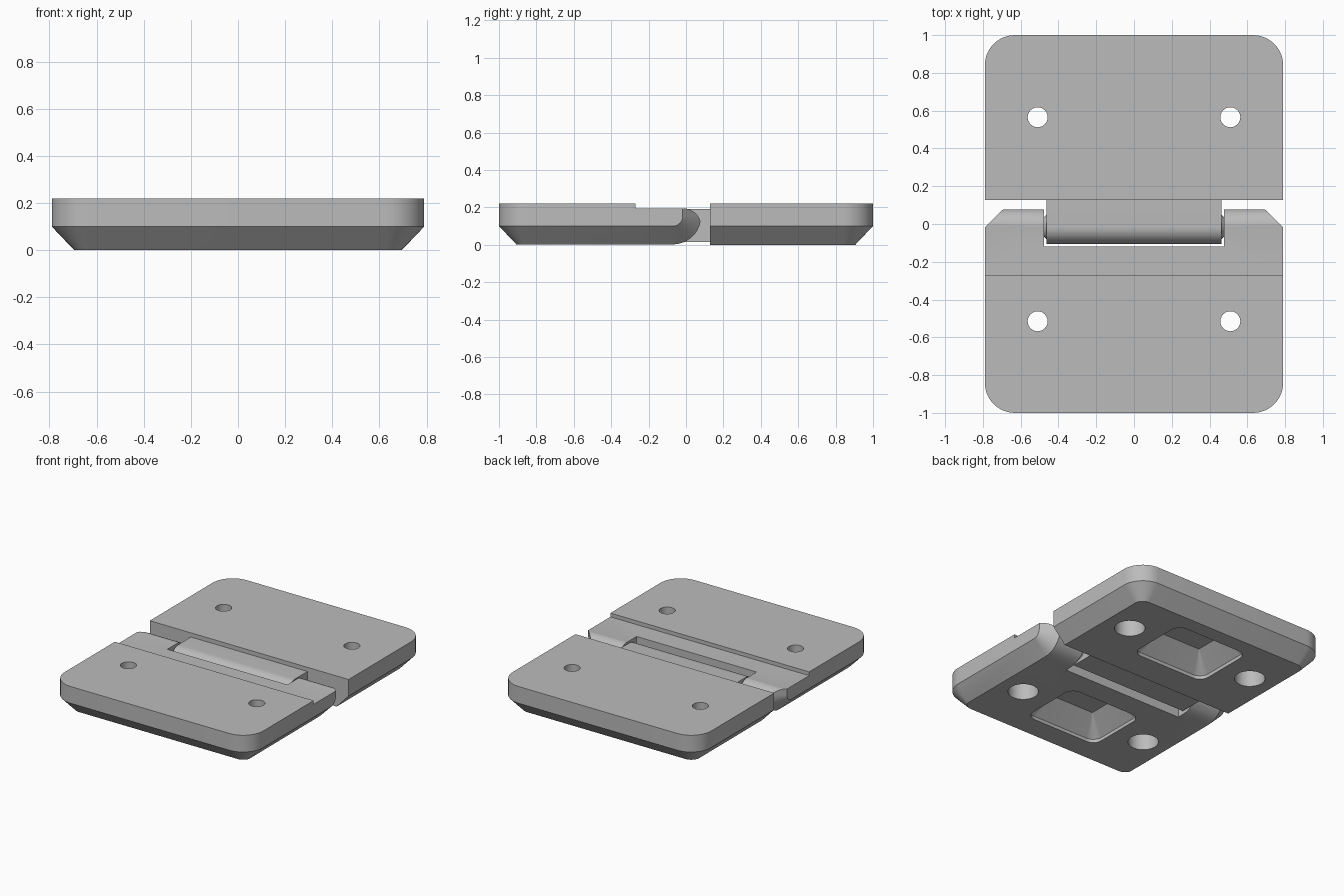
import bpy, bmesh, math
from mathutils import Vector

if "Cube" in bpy.data.objects:
    bpy.data.objects.remove(bpy.data.objects["Cube"], do_unlink=True)

grey = bpy.data.materials.new("light_grey")
grey.use_nodes = True
grey.diffuse_color = (0.5, 0.5, 0.5, 1)
grey.node_tree.nodes["Principled BSDF"].inputs["Base Color"].default_value = (0.5, 0.5, 0.5, 1)

HALF_W, TOP, CHAMFER = 0.79, 0.22, 0.095
AXIS_Y, AXIS_Z = -0.015, 0.1


def arc(cx, cy, r, a0, a1, n=12):
    angles = [math.radians(a0 + (a1 - a0) * i / n) for i in range(n + 1)]
    return [(cx + r * math.cos(a), cy + r * math.sin(a)) for a in angles]


def rounded_rect(hx, hy, r, cy=0):
    pts = []
    for i, (sx, sy) in enumerate([(1, 1), (-1, 1), (-1, -1), (1, -1)]):
        pts += arc(sx * (hx - r), cy + sy * (hy - r), r, 90 * i, 90 * i + 90)
    return pts


def make(name, bm):
    bmesh.ops.recalc_face_normals(bm, faces=bm.faces)
    mesh = bpy.data.meshes.new(name)
    bm.to_mesh(mesh)
    bm.free()
    mesh.materials.append(grey)
    ob = bpy.data.objects.new(name, mesh)
    bpy.context.collection.objects.link(ob)
    return ob


def loft(name, loops):
    """Skin equal-length loops of 3D points and cap both ends."""
    bm = bmesh.new()
    rings = [[bm.verts.new(p) for p in loop] for loop in loops]
    n = len(rings[0])
    for a, b in zip(rings, rings[1:]):
        for i in range(n):
            bm.faces.new((a[i], a[(i + 1) % n], b[(i + 1) % n], b[i]))
    bm.faces.new(rings[0])
    bm.faces.new(rings[-1])
    return make(name, bm)


def stack(name, layers):
    return loft(name, [[(x, y, z) for x, y in pts] for z, pts in layers])


def extrude_x(name, profile, hx):
    return loft(name, [[(x, y, z) for y, z in profile] for x in (-hx, hx)])


def combine(ob, other, operation):
    """Apply a boolean and discard the second body."""
    mod = ob.modifiers.new("cut", 'BOOLEAN')
    mod.operation, mod.object, mod.solver = operation, other, 'EXACT'
    graph = bpy.context.evaluated_depsgraph_get()
    mesh = bpy.data.meshes.new_from_object(ob.evaluated_get(graph))
    ob.modifiers.clear()
    ob.data = mesh
    bpy.data.objects.remove(other, do_unlink=True)


def plate(name):
    """Rounded plate with its lower rim chamfered."""
    return stack(name, [
        (0, rounded_rect(HALF_W - CHAMFER, 1 - CHAMFER, 0.065)),
        (0.1, rounded_rect(HALF_W, 1, 0.16)),
        (TOP, rounded_rect(HALF_W, 1, 0.16))])


def screw_hole(x, y):
    """Narrow bore above a wide counterbore."""
    wide, narrow = [arc(x, y, r, 0, 345, 23) for r in (0.1, 0.053)]
    return stack("hole_cutter", [(-0.1, wide), (0.13, wide), (0.13, narrow), (0.4, narrow)])


def pocket(y):
    """Recess in the underside with a short straight rim and sloping walls."""
    rim = rounded_rect(0.29, 0.23, 0.07, y)
    floor = rounded_rect(0.17, 0.11, 0.002, y)
    return stack("pocket_cutter", [(-0.1, rim), (0.025, rim), (0.145, floor)])


def cut_underside(leaf, y):
    for x in (-0.51, 0.51):
        combine(leaf, screw_hole(x, y), 'DIFFERENCE')
    combine(leaf, pocket(y), 'DIFFERENCE')


# Front leaf: stepped top and teardrop-shaped knuckle edge
front_leaf = plate("front_leaf")
knuckle = arc(AXIS_Y, AXIS_Z, 0.095, -45, 85, 20)
slope_foot = knuckle[0][0] - knuckle[0][1] - 0.1
profile = [(-2, -0.1), (slope_foot, -0.1)] + knuckle
profile += [(-0.02, 0.193), (-0.27, 0.193), (-0.27, 0.4), (-2, 0.4)]
combine(front_leaf, extrude_x("knuckle_profile", profile, 1), 'INTERSECT')

# Bevelled outer ends of the knuckle, blending into the lower chamfer
bm = bmesh.new()
for side in (-1, 1):
    for x, r in ((HALF_W + 0.002, 0.05), (HALF_W - 0.098, 0.15)):
        ring = arc(-0.07, 0.152, r, -90, 0)
        ring += [(-0.07 + r, 0.4), (-1.5, 0.4), (-1.5, 0.15 - r)]
        for y, z in ring:
            bm.verts.new((side * x, y, z))
bmesh.ops.convex_hull(bm, input=bm.verts)
combine(front_leaf, make("end_bevel", bm), 'INTERSECT')

# Slot that receives the tongue
slot = [(-0.12, -0.1), (0.3, -0.1), (0.3, 0.4), (-0.12, 0.4)]
combine(front_leaf, extrude_x("slot_cutter", slot, 0.477), 'DIFFERENCE')
cut_underside(front_leaf, -0.515)

# Back leaf
back_leaf = plate("back_leaf")
keep = [(0.127, -0.1), (2, -0.1), (2, 0.4), (0.127, 0.4)]
combine(back_leaf, extrude_x("back_profile", keep, 1), 'INTERSECT')

# Tongue joined to the back leaf
barrel = arc(AXIS_Y, AXIS_Z, 0.09, 90, 225, 20)
foot_y = barrel[-1][0] + barrel[-1][1] - 0.015
tongue_profile = barrel + [(foot_y, 0.015), (0.16, 0.015), (0.16, 0.19)]
combine(back_leaf, extrude_x("tongue", tongue_profile, 0.463), 'UNION')
cut_underside(back_leaf, 0.565)

# Tapered pivot pins at both ends of the tongue
pins = []
for side, name in ((1, "left_pivot_pin"), (-1, "right_pivot_pin")):
    loops = [[(side * x, y, z) for y, z in arc(AXIS_Y, AXIS_Z, r, 0, 345, 23)]
             for x, r in ((0.455, 0.073), (0.5, 0.028))]
    pins.append(loft(name, loops))

# Smooth the curves and keep the edges crisp
bpy.ops.object.select_all(action='DESELECT')
for ob in [front_leaf, back_leaf] + pins:
    ob.select_set(True)
bpy.context.view_layer.objects.active = front_leaf
bpy.ops.object.shade_smooth_by_angle(angle=math.radians(25))
